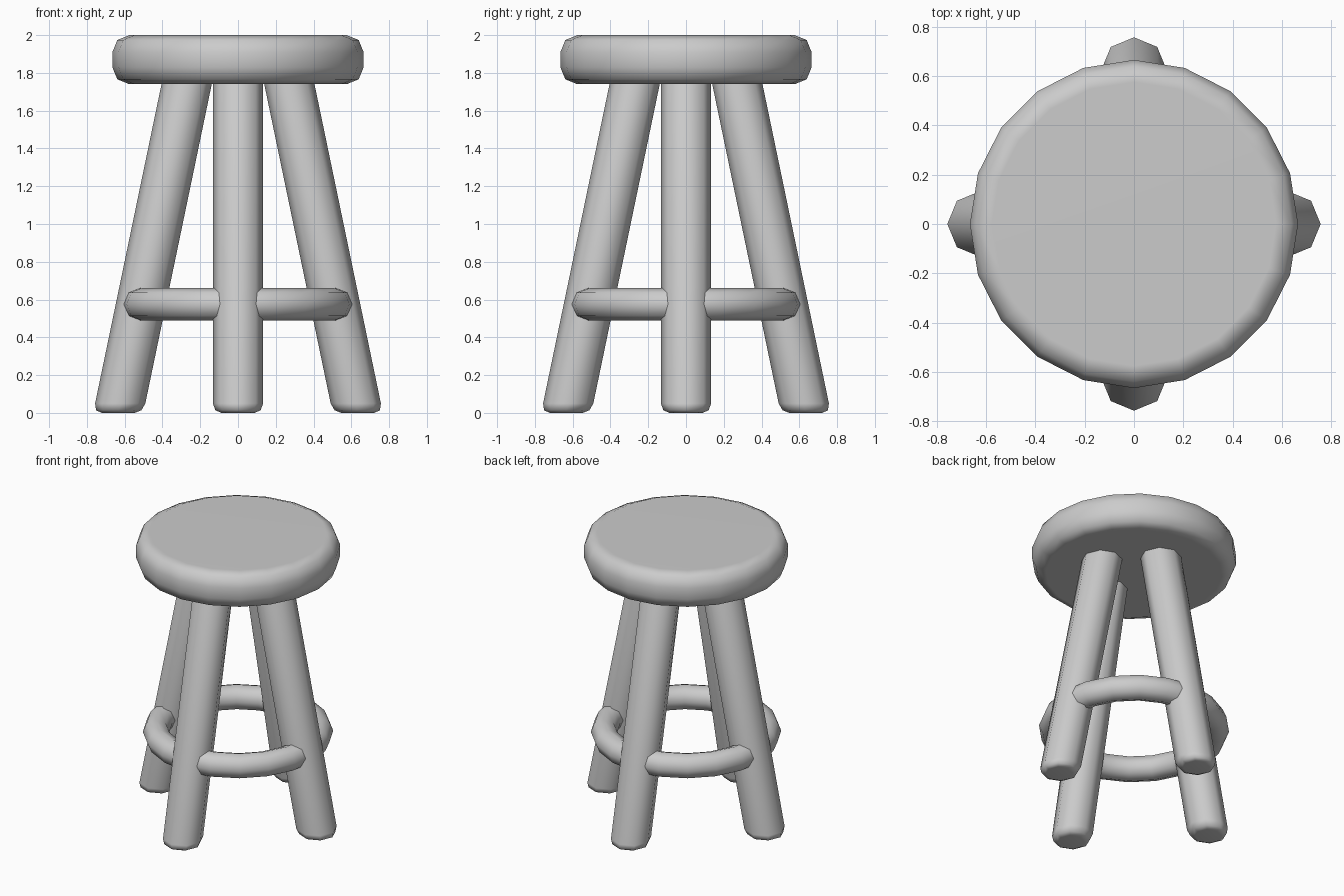
import bpy, bmesh
from math import sin, cos, pi

if "Cube" in bpy.data.objects:
    bpy.data.objects.remove(bpy.data.objects["Cube"])


def finish(bm, name):
    bmesh.ops.recalc_face_normals(bm, faces=bm.faces)
    for f in bm.faces:
        f.smooth = True
    mesh = bpy.data.meshes.new(name)
    bm.to_mesh(mesh)
    bm.free()
    obj = bpy.data.objects.new(name, mesh)
    bpy.context.collection.objects.link(obj)
    # keep the large flat ends flat while the rims shade round
    obj.modifiers.new("weighted", 'WEIGHTED_NORMAL')
    return obj


def lathe(profile, sides):
    """Capped solid from (radius, z) pairs, bottom to top."""
    bm = bmesh.new()
    rings = [[bm.verts.new((r * cos(2 * pi * i / sides), r * sin(2 * pi * i / sides), z))
              for i in range(sides)] for r, z in profile]
    for a, b in zip(rings, rings[1:]):
        for i in range(sides):
            j = (i + 1) % sides
            bm.faces.new((a[i], a[j], b[j], b[i]))
    bm.faces.new(rings[0])
    bm.faces.new(rings[-1])
    return bm


# Seat: thick disc with rounded rims
finish(lathe([(0.575, 1.74), (0.639, 1.766), (0.665, 1.83),
              (0.665, 1.91), (0.639, 1.974), (0.575, 2.0)], 20), "seat")

# Legs: octagonal posts, level feet, splayed outwards
for k, name in enumerate(("right_leg", "back_leg", "left_leg", "front_leg")):
    bm = lathe([(0.088, 0.0), (0.12, 0.014), (0.133, 0.05), (0.133, 1.8)], 8)
    dx, dy = cos(k * pi / 2), sin(k * pi / 2)
    for v in bm.verts:
        out = 0.634 - 0.208 * v.co.z
        v.co.x += out * dx
        v.co.y += out * dy
    finish(bm, name)

# Foot ring: octagonal tube running through all four legs
bpy.ops.mesh.primitive_torus_add(major_radius=0.533, minor_radius=0.087,
                                 major_segments=20, minor_segments=8,
                                 location=(0, 0, 0.575))
ring = bpy.context.object
ring.name = "foot_ring"
bpy.ops.object.shade_smooth()
